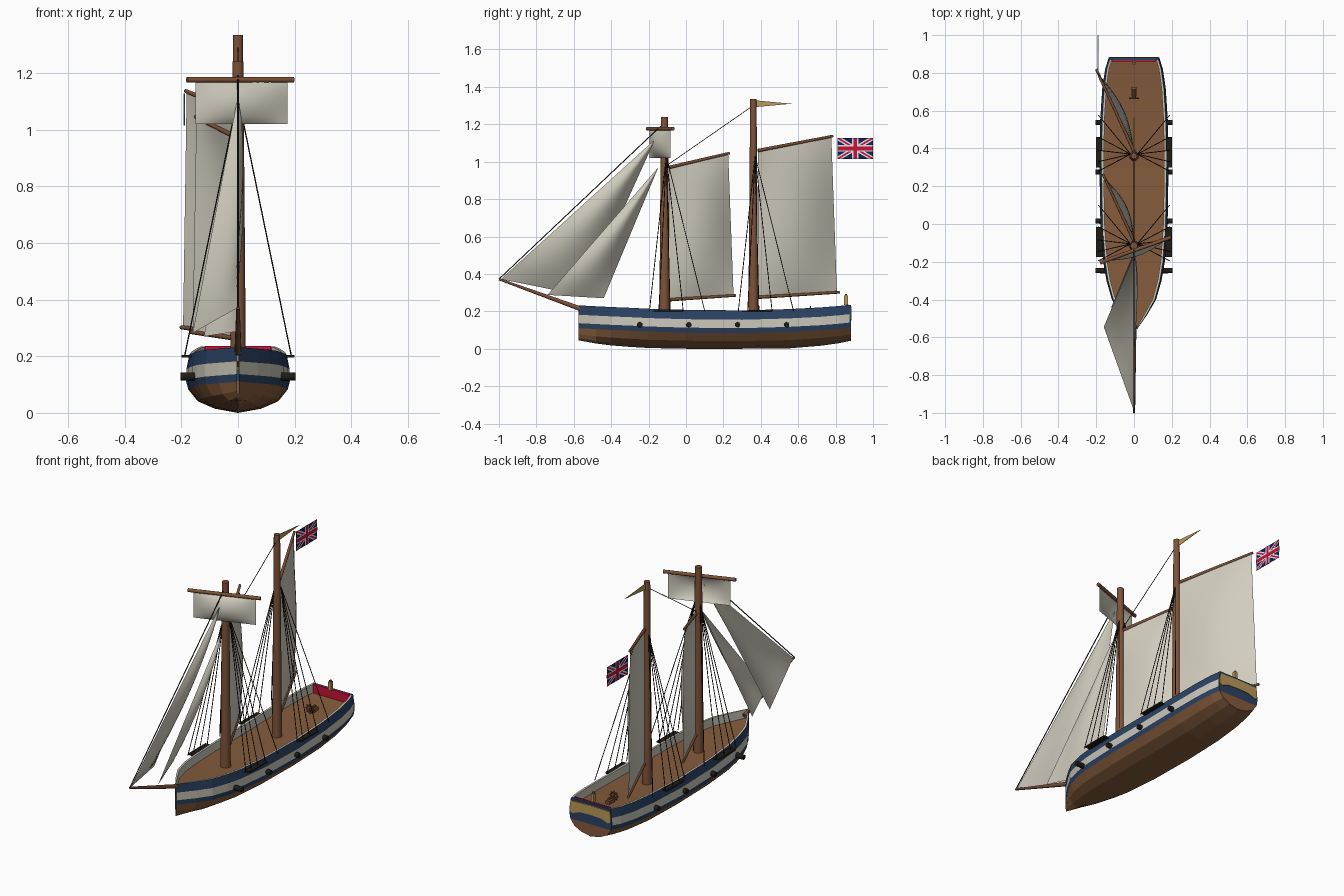
import bpy, bmesh, math
from mathutils import Vector

cube = bpy.data.objects.get("Cube")
if cube:
    bpy.data.objects.remove(cube)


def material(name, *rgb):
    m = bpy.data.materials.new(name)
    m.use_nodes = True
    m.diffuse_color = (*rgb, 1)
    bsdf = next(n for n in m.node_tree.nodes if n.type == 'BSDF_PRINCIPLED')
    bsdf.inputs["Base Color"].default_value = (*rgb, 1)
    bsdf.inputs["Roughness"].default_value = 0.8
    return m


DECK = material("deck brown", .23, .105, .045)
SPAR = material("spar brown", .21, .085, .04)
BLUE = material("hull blue", .024, .055, .125)
CREAM = material("stripe cream", .6, .57, .49)
SAIL = material("sail cloth", .64, .61, .52)
RED = material("crimson", .56, .006, .04)
GOLD = material("gold", .5, .32, .1)
DARK = material("tarred black", .014, .011, .008)
NAVY = material("flag navy", .006, .015, .11)
WHITE = material("flag white", .8, .8, .8)


def finish(name, bm, mats, normals=True):
    if normals:
        bmesh.ops.recalc_face_normals(bm, faces=bm.faces[:])
    mesh = bpy.data.meshes.new(name)
    bm.to_mesh(mesh)
    bm.free()
    for m in mats:
        mesh.materials.append(m)
    ob = bpy.data.objects.new(name, mesh)
    bpy.context.collection.objects.link(ob)
    return ob


def rods(name, mat, segments, sides=12):
    """Tapered round bars, each given as start, end, start radius, end radius."""
    bm = bmesh.new()
    for a, b, r1, r2 in segments:
        a, b = Vector(a), Vector(b)
        d = b - a
        mtx = d.to_track_quat('Z', 'Y').to_matrix().to_4x4()
        mtx.translation = (a + b) / 2
        bmesh.ops.create_cone(bm, cap_ends=True, segments=sides, radius1=r1,
                              radius2=r2, depth=d.length, matrix=mtx)
    for f in bm.faces:
        f.smooth = sides > 8 and len(f.verts) == 4
    return finish(name, bm, [mat])


def plate(name, mat, outline, axis, pos, thick):
    """Flat outline extruded along x (axis 0) or y (axis 1), centred on pos."""
    bm = bmesh.new()
    vs = []
    for p, q in outline:
        co = [p, q]
        co.insert(axis, pos - thick / 2)
        vs.append(bm.verts.new(co))
    ext = bmesh.ops.extrude_face_region(bm, geom=[bm.faces.new(vs)])
    for v in ext["geom"]:
        if isinstance(v, bmesh.types.BMVert):
            v.co[axis] += thick
    return finish(name, bm, [mat])


def box(name, mat, x0, x1, y0, y1, z0, z1):
    return plate(name, mat, [(x0, z0), (x1, z0), (x1, z1), (x0, z1)],
                 1, (y0 + y1) / 2, y1 - y0)


def sail(name, foot_a, foot_b, head_a, head_b, belly, n=12):
    """Bellied cloth between two foot corners and two head corners."""
    fa, fb, ha, hb, belly = map(Vector, (foot_a, foot_b, head_a, head_b, belly))
    bm = bmesh.new()
    grid = []
    for j in range(n + 1):
        v = j / n
        a, b = fa.lerp(ha, v), fb.lerp(hb, v)
        grid.append([bm.verts.new(a.lerp(b, i / n) + belly * math.sin(math.pi * i / n)
                     * max(0, math.sin(math.pi * v)) ** .7) for i in range(n + 1)])
    for j in range(n):
        for i in range(n):
            f = bm.faces.new((grid[j][i], grid[j][i + 1], grid[j + 1][i + 1], grid[j + 1][i]))
            f.smooth = True
    bmesh.ops.remove_doubles(bm, verts=bm.verts[:], dist=1e-5)
    return finish(name, bm, [SAIL])


# Hull: stations of y, half width, rail height, keel height
STATIONS = [(-.575, .004, .232, .045), (-.48, .07, .227, .028), (-.4, .117, .223, .018),
            (-.3, .146, .219, .01), (-.2, .163, .214, .004), (0, .178, .208, 0),
            (.3, .183, .205, 0), (.55, .179, .212, .002), (.72, .168, .221, .016),
            (.82, .153, .229, .03), (.875, .136, .235, .042)]


def outer_profile(w, top, keel):
    low = top - .122
    under = [(w * k, low + (keel - low) * f) for k, f in ((0, 1), (.45, .82), (.78, .5), (.96, 0))]
    return under + [(w, top - .095), (w * .995, top - .05), (w * .94, top)]


def section(w, top, keel):
    inner = max(w * .94 - .012, 0)
    return outer_profile(w, top, keel) + [(inner, top), (inner, top - .05), (0, top - .05)]


bm = bmesh.new()
rings = [[bm.verts.new((x, y, z)) for x, z in section(w, t, k)] for y, w, t, k in STATIONS]
row_mats = (0, 0, 0, 1, 2, 1, 2, 2, 0)
for r0, r1 in zip(rings, rings[1:]):
    for i, m in enumerate(row_mats):
        bm.faces.new((r0[i], r1[i], r1[i + 1], r0[i + 1])).material_index = m
hull = finish("hull", bm, [DECK, BLUE, CREAM], normals=False)
hull.modifiers.new("mirror", 'MIRROR').use_clip = True

# Transom: blue above the waterline, brown below, gold band outside, red inside
y, w, top, keel = STATIONS[-1]
half = outer_profile(w, top, keel)


def mirrored(points):
    return points + [(-x, z) for x, z in reversed(points) if x > 0]


plate("transom", BLUE, mirrored(half[3:]), 1, y, .012)
plate("lower_transom", DECK, mirrored(half[:4]), 1, y, .012)
plate("transom_band", GOLD, mirrored([(0, top - .065), (.07, top - .068), (.115, top - .085),
      (.131, top - .075), (.131, top - .04), (.126, top - .014), (0, top - .01)]), 1, y + .007, .006)
box("inner_transom", RED, -.117, .117, y - .016, y - .006, top - .05, top + .002)
box("stern_lantern", GOLD, -.009, .009, .845, .865, .235, .285)
box("lantern_cap", DECK, -.006, .006, .849, .861, .285, .293)

# Masts, spars and sails
FORE, MAIN = -.115, .36
rods("foremast", SPAR, [((0, FORE, .15), (0, FORE, 1.24), .028, .019)])
rods("mainmast", SPAR, [((0, MAIN, .15), (0, MAIN, 1.335), .027, .017)])
rods("bowsprit", SPAR, [((0, -.54, .205), (0, -1, .372), .013, .006)])
rods("topsail_yard", SPAR, [((-.18, -.205, 1.176), (.196, -.07, 1.176), .01, .01)])
sail("topsail", (-.15, -.195, 1.02), (.175, -.082, 1.02), (-.15, -.195, 1.17),
     (.175, -.082, 1.17), (.01, -.03, 0))

# Gaff sails: name, luff y, foot z, throat z, boom end, gaff end
for name, ly, foot, throat, boom, gaff in (
        ("fore", FORE + .025, .262, .97, (-.165, .265, .285), (-.15, .232, 1.046)),
        ("main", MAIN + .025, .275, 1.06, (-.2, .82, .302), (-.185, .785, 1.137))):
    tack, neck = Vector((0, ly, foot)), Vector((0, ly, throat))
    boom, gaff = Vector(boom), Vector(gaff)
    rods(name + "_boom", SPAR, [(tack, boom, .009, .007)])
    rods(name + "_gaff", SPAR, [(neck, gaff, .009, .007)])
    sail(name + "_gaff_sail", tack, tack.lerp(boom, .97), neck, neck.lerp(gaff, .98), (.04, .015, 0))

head = (0, -.165, 1.12)
sail("outer_jib", (0, -.99, .372), (-.16, -.545, .282), head, head, (.045, 0, -.01))
head = (0, -.148, .97)
sail("inner_jib", (0, -.74, .288), (-.12, -.44, .27), head, head, (.04, 0, -.01))

# Rigging: stays, shrouds and the channels that hold them
rods("stays", DARK, [((0, -1, .372), (0, FORE - .02, 1.19), .003, .003),
                     ((0, FORE + .02, .985), (0, MAIN - .015, 1.29), .002, .002)], 5)
shrouds = []
for my, z in ((FORE, 1.03), (MAIN, 1.03)):
    for s in (-1, 1):
        for dy in (-.08, -.03, .03, .1, .215):
            shrouds.append(((s * .018, my + .01, z), (s * .188, my + dy, .203), .0023, .0023))
        xs = sorted((s * .165, s * .2))
        box("channel", DARK, *xs, my - .06, my + .1, .196, .204)
rods("shrouds", DARK, shrouds, 5)

# Guns along both sides
rods("guns", DARK, [((s * .15, gy, .128), (s * .203, gy, .128), .015, .014)
                    for s in (-1, 1) for gy in (-.247, .015, .276, .538)], 10)

# Steering wheel on its stand
box("wheel_stand", SPAR, -.012, .012, .675, .725, .165, .19)
hub = Vector((0, .665, .198))
spokes, rim = [], []
for i in range(8):
    a, b = (Vector((math.cos(t), 0, math.sin(t))) for t in (i * math.pi / 4, (i + 1) * math.pi / 4))
    spokes.append((hub, hub + a * .03, .002, .002))
    rim.append((hub + a * .022, hub + b * .022, .004, .004))
rods("steering_wheel", SPAR, spokes + rim, 6)
rods("wheel_axle", SPAR, [(hub, hub + Vector((0, .05, 0)), .007, .007)], 8)

# Masthead pennant
plate("pennant", GOLD, [(MAIN + .01, 1.292), (MAIN + .205, 1.31), (MAIN + .01, 1.328)], 0, 0, .003)


# Ensign: stacked thin plates, drawn on a unit square and scaled
def ensign(name, mat, outline, thick):
    plate(name, mat, [(.905 + u * .095, 1.071 + v * .056) for u, v in outline], 0, -.19, thick)


def bar(u, v):
    return [(-u, -v), (u, -v), (u, v), (-u, v)]


def diagonal(s, k):
    pts = [(-1, -1), (k - 1, -1), (1, 1 - k), (1, 1), (1 - k, 1), (-1, k - 1)]
    return [(s * u, v) for u, v in pts]


ensign("flag_field", NAVY, bar(1, 1), .001)
for s in (-1, 1):
    ensign("flag_white_diagonal", WHITE, diagonal(s, .24), .002)
    ensign("flag_red_diagonal", RED, diagonal(s, .09), .003)
for label, mat, k, thick in (("white", WHITE, .17, .004), ("red", RED, .1, .005)):
    ensign("flag_%s_upright" % label, mat, bar(k, 1), thick)
    ensign("flag_%s_level" % label, mat, bar(1, k * 1.8), thick)
